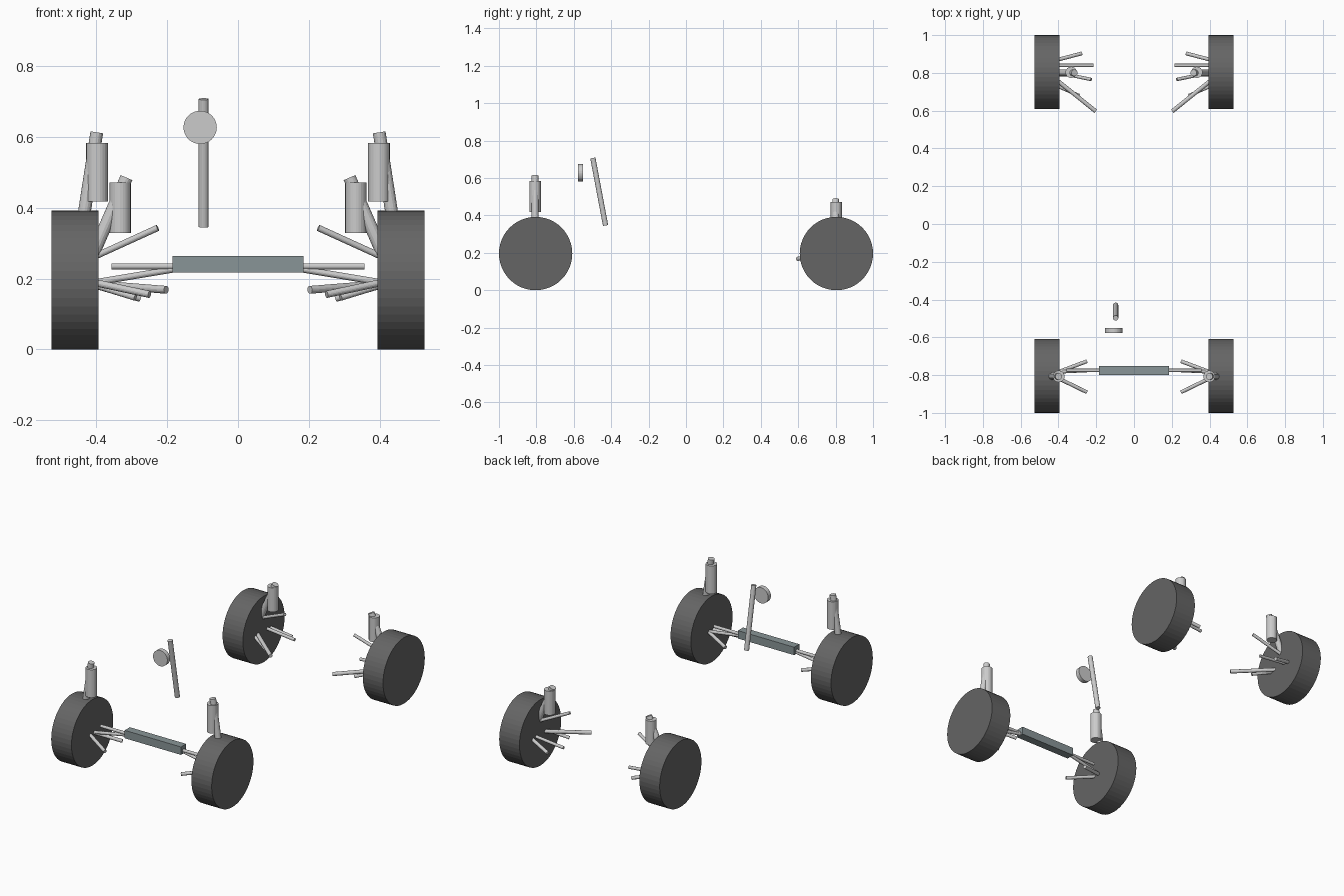
import bpy
from mathutils import Vector


def material(name, color):
    m = bpy.data.materials.new(name)
    m.diffuse_color = (*color, 1)
    return m


rubber = material("dark_rubber", (0.13, 0.13, 0.13))
steel = material("blue_grey_steel", (0.25, 0.30, 0.31))


def tube(name, a, b, r, sides=16, mat=None):
    """Flat-sided cylinder from point a to point b."""
    a, b = Vector(a), Vector(b)
    d = b - a
    bpy.ops.mesh.primitive_cylinder_add(vertices=sides, radius=r, depth=d.length,
                                        location=(a + b) / 2)
    o = bpy.context.object
    o.name = name
    o.rotation_euler = d.to_track_quat('Z', 'Y').to_euler()
    if mat:
        o.data.materials.append(mat)
    return o


# Parts of one side: name, start, end, radius, sides (mirrored in x below)
WR = 0.196
side_parts = [
    # front corner
    ("front_wheel", (0.394, -0.804, WR), (0.527, -0.804, WR), WR, 48),
    ("front_damper_rod", (0.460, -0.807, 0.22), (0.399, -0.807, 0.613), 0.018, 16),
    ("front_spring", (0.398, -0.807, 0.417), (0.398, -0.807, 0.583), 0.031, 24),
    ("front_lower_arm_a", (0.44, -0.798, 0.196), (0.25, -0.727, 0.155), 0.010, 16),
    ("front_lower_arm_b", (0.44, -0.798, 0.196), (0.25, -0.890, 0.155), 0.010, 16),
    ("front_tie_rod", (0.44, -0.785, 0.183), (0.17, -0.772, 0.228), 0.009, 16),
    # rear corner
    ("rear_wheel", (0.394, 0.804, WR), (0.527, 0.804, WR), WR, 48),
    ("rear_damper_rod", (0.435, 0.80, 0.21), (0.315, 0.80, 0.485), 0.018, 16),
    ("rear_spring", (0.333, 0.803, 0.328), (0.333, 0.803, 0.471), 0.030, 24),
    ("rear_upper_arm", (0.44, 0.81, 0.246), (0.227, 0.765, 0.343), 0.009, 16),
    ("rear_toe_link", (0.44, 0.84, 0.190), (0.215, 0.84, 0.167), 0.009, 16),
    ("rear_trailing_arm", (0.44, 0.787, 0.187), (0.203, 0.597, 0.168), 0.011, 16),
    ("rear_lower_arm_a", (0.44, 0.86, 0.192), (0.277, 0.903, 0.144), 0.010, 16),
    ("rear_lower_arm_b", (0.44, 0.745, 0.192), (0.29, 0.680, 0.146), 0.009, 16),
]
for sx, side in ((-1, "left"), (1, "right")):
    for name, a, b, r, n in side_parts:
        tube(f"{name}_{side}", (a[0] * sx, a[1], a[2]), (b[0] * sx, b[1], b[2]), r, n,
             rubber if "wheel" in name else None)

# Steering rack housing and its sliding bar
bpy.ops.mesh.primitive_cube_add(size=1, location=(0, -0.775, 0.240))
rack = bpy.context.object
rack.name = "steering_rack"
rack.scale = (0.37, 0.048, 0.047)
rack.data.materials.append(steel)
tube("rack_bar", (-0.357, -0.775, 0.234), (0.357, -0.775, 0.234), 0.009)

# Steering column and the round unit in front of it
tube("steering_column", (-0.097, -0.430, 0.346), (-0.097, -0.498, 0.707), 0.014)
tube("round_booster", (-0.107, -0.577, 0.627), (-0.107, -0.551, 0.627), 0.047, 32)
